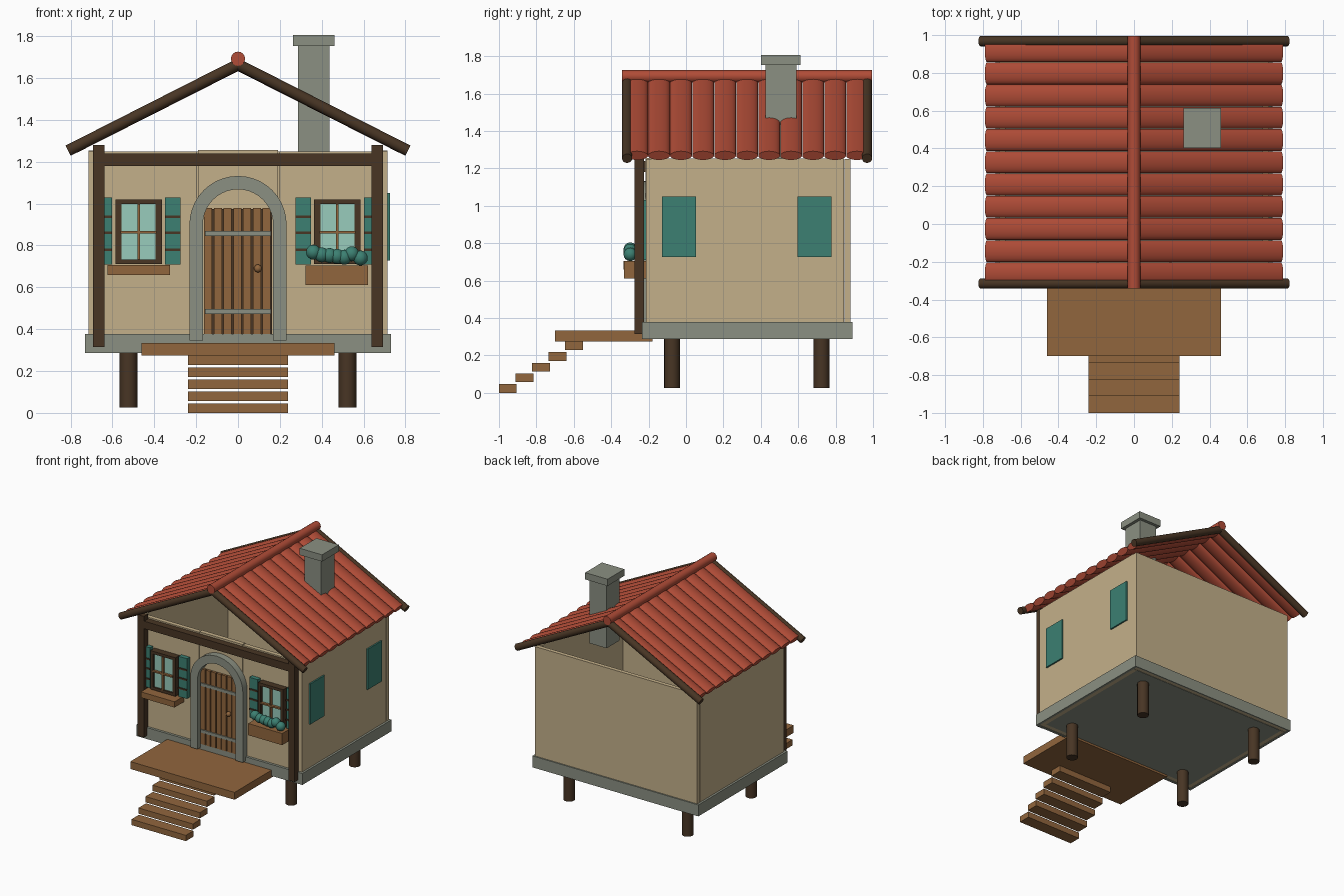
import bpy, bmesh, math
from mathutils import Vector, Matrix

if "Cube" in bpy.data.objects:
    bpy.data.objects.remove(bpy.data.objects["Cube"])


def material(name, r, g, b):
    m = bpy.data.materials.new(name)
    lin = [((c / 255 + 0.055) / 1.055) ** 2.4 for c in (r, g, b)]
    m.diffuse_color = (*lin, 1)
    m.use_nodes = True
    m.node_tree.nodes["Principled BSDF"].inputs["Base Color"].default_value = m.diffuse_color
    return m


PLASTER = material("plaster tan", 196, 176, 138)
STONE = material("stone grey", 139, 144, 130)
TILE = material("tile red", 176, 76, 55)
DARK = material("dark timber", 72, 53, 36)
WOOD = material("brown wood", 145, 102, 61)
TEAL = material("teal paint", 60, 128, 114)
GLASS = material("pale glass", 152, 204, 188)


def finish(bm, name, mat, smooth=False):
    bmesh.ops.recalc_face_normals(bm, faces=bm.faces)
    me = bpy.data.meshes.new(name)
    bm.to_mesh(me)
    bm.free()
    me.materials.append(mat)
    ob = bpy.data.objects.new(name, me)
    bpy.context.collection.objects.link(ob)
    if smooth:
        bpy.ops.object.select_all(action='DESELECT')
        bpy.context.view_layer.objects.active = ob
        ob.select_set(True)
        bpy.ops.object.shade_smooth_by_angle(angle=math.radians(40))
    return ob


def box(name, mat, x0, x1, y0, y1, z0, z1):
    bm = bmesh.new()
    mid = Vector((x0 + x1, y0 + y1, z0 + z1)) / 2
    size = Matrix.Diagonal((x1 - x0, y1 - y0, z1 - z0, 1))
    bmesh.ops.create_cube(bm, size=1, matrix=Matrix.Translation(mid) @ size)
    return finish(bm, name, mat)


def rod(name, mat, p, q, r, sides=16, flat=1.0):
    """Round bar from p to q; flat squashes it across the roof plane."""
    p, q = Vector(p), Vector(q)
    d = (q - p).normalized()
    side = Vector((0, 1, 0)) if abs(d.y) < 0.9 else Vector((1, 0, 0))
    up = d.cross(side)
    rot = Matrix((side, up, side.cross(up))).transposed().to_4x4()
    bm = bmesh.new()
    bmesh.ops.create_cone(bm, cap_ends=True, segments=sides, radius1=r, radius2=r,
                          depth=(q - p).length,
                          matrix=Matrix.Translation((p + q) / 2) @ rot @ Matrix.Diagonal((1, flat, 1, 1)))
    return finish(bm, name, mat, True)


def ball(name, mat, c, r):
    bm = bmesh.new()
    bmesh.ops.create_uvsphere(bm, u_segments=14, v_segments=8, radius=r,
                              matrix=Matrix.Translation(c))
    return finish(bm, name, mat, True)


# Stilts, floor and stone skirt
for x in (-0.523, 0.523):
    for y in (-0.075, 0.725):
        rod("stilt", DARK, (x, y, 0.025), (x, y, 0.30), 0.042)
box("floor", STONE, -0.68, 0.68, -0.18, 0.845, 0.29, 0.33)
box("skirt_front", STONE, -0.732, 0.732, -0.235, -0.215, 0.287, 0.378)
box("skirt_back", STONE, -0.732, 0.732, 0.88, 0.89, 0.287, 0.378)
for s in (-1, 1):
    a, b = sorted((s * 0.714, s * 0.732))
    box("skirt_side", STONE, a, b, -0.215, 0.88, 0.287, 0.378)

# Walls, open at the gables
box("front_wall_centre", PLASTER, -0.19, 0.19, -0.216, -0.18, 0.29, 1.255)
for s in (-1, 1):
    a, b = sorted((s * 0.195, s * 0.715))
    box("front_wall", PLASTER, a, b, -0.215, -0.18, 0.29, 1.25)
    a, b = sorted((s * 0.68, s * 0.715))
    box("side_wall", PLASTER, a, b, -0.18, 0.845, 0.29, 1.253)
box("back_wall", PLASTER, -0.715, 0.715, 0.848, 0.88, 0.29, 1.25)

# Front timber posts and cross beam
for s in (-1, 1):
    box("front_post", DARK, s * 0.665 - 0.027, s * 0.665 + 0.027, -0.275, -0.225, 0.315, 1.28)
box("front_beam", DARK, -0.66, 0.66, -0.27, -0.216, 1.18, 1.24)

# Porch and steps
box("porch", WOOD, -0.46, 0.46, -0.70, -0.178, 0.274, 0.333)
for i in range(5):
    y, z = -1 + 0.0885 * i, 0.057 * i
    box("step", WOOD, -0.24, 0.24, y, y + 0.095, z, z + 0.046)

# Roof: flattened round tile runs, ridge roll and gable poles
RIDGE, SLOPE = 1.662, 0.506
for s in (-1, 1):
    for i in range(11):
        y = -0.262 + 0.1177 * i
        rod("roof_tile", TILE, (0, y, RIDGE), (s * 0.778, y, RIDGE - SLOPE * 0.778),
            0.0585, 18, 0.45)
    for y in (-0.315, 0.968):
        rod("gable_pole", DARK, (0, y, RIDGE + 0.003), (s * 0.812, y, 1.253), 0.027)
rod("ridge_roll", TILE, (0, -0.342, 1.692), (0, 0.995, 1.692), 0.034)

# Chimney
box("chimney", STONE, 0.287, 0.436, 0.425, 0.59, 1.24, 1.76)
box("chimney_cap", STONE, 0.263, 0.46, 0.402, 0.613, 1.752, 1.806)

# Arched stone door surround
bm = bmesh.new()
outline = [(0.232, 0.345)]
N = 20
outline += [(0.232 * math.cos(math.pi * i / N), 0.9 + 0.232 * math.sin(math.pi * i / N)) for i in range(N + 1)]
outline += [(-0.232, 0.345), (-0.168, 0.345)]
outline += [(-0.168 * math.cos(math.pi * i / N), 0.9 + 0.168 * math.sin(math.pi * i / N)) for i in range(N + 1)]
outline += [(0.168, 0.345)]
face = bm.faces.new([bm.verts.new((x, -0.27, z)) for x, z in outline])
ext = bmesh.ops.extrude_face_region(bm, geom=[face])
bmesh.ops.translate(bm, vec=(0, 0.06, 0),
                    verts=[v for v in ext["geom"] if isinstance(v, bmesh.types.BMVert)])
finish(bm, "door_arch", STONE, True)

# Door: planks on a dark backing, straps and knob
box("door_backing", DARK, -0.162, 0.162, -0.225, -0.215, 0.375, 0.975)
for i in range(7):
    x = -0.162 + 0.0465 * i
    box("door_plank", WOOD, x, x + 0.0385, -0.24, -0.22, 0.378, 0.978)
for z in (0.485, 0.857):
    box("door_strap", STONE, -0.157, 0.157, -0.248, -0.236, z - 0.012, z + 0.012)
ball("door_knob", WOOD, (0.095, -0.255, 0.69), 0.019)

# Front windows with shutters
for s in (-1, 1):
    c = s * 0.475
    for k in (-1, 1):
        x = c + k * 0.1
        box("window_side", DARK, x - 0.011, x + 0.011, -0.268, -0.21, 0.712, 1.02)
        z = 0.866 + k * 0.143
        box("window_rail", DARK, c - 0.09, c + 0.09, -0.268, -0.21, z - 0.011, z + 0.011)
        # sash edges
        x = c + k * 0.086
        box("sash_side", DARK, x - 0.004, x + 0.004, -0.262, -0.21, 0.723, 1.0)
    box("glass", GLASS, c - 0.09, c + 0.09, -0.255, -0.215, 0.72, 1.01)
    box("muntin_upright", WOOD, c - 0.006, c + 0.006, -0.276, -0.25, 0.733, 0.998)
    box("muntin_cross", WOOD, c - 0.086, c + 0.086, -0.275, -0.25, 0.857, 0.869)
    for k in (-1, 1):
        x = c + k * 0.163
        box("shutter", TEAL, x - 0.037, x + 0.037, -0.25, -0.212, 0.71, 1.03)
        for z in (0.78, 0.861, 0.938):
            box("shutter_bar", DARK, x - 0.037, x + 0.037, -0.257, -0.245, z - 0.006, z + 0.006)

# Window sill, planter and bush
box("window_sill", WOOD, -0.623, -0.325, -0.335, -0.215, 0.66, 0.706)
box("planter", WOOD, 0.322, 0.622, -0.332, -0.215, 0.612, 0.705)
for x, z in ((0.36, 0.768), (0.40, 0.755), (0.437, 0.752), (0.473, 0.748),
             (0.508, 0.744), (0.543, 0.76), (0.585, 0.74)):
    ball("bush", TEAL, (x, -0.298, z), 0.036)

# Shutter panels on the right wall
for y in (-0.037, 0.687):
    box("side_shutter", TEAL, 0.712, 0.727, y - 0.09, y + 0.09, 0.727, 1.05)
